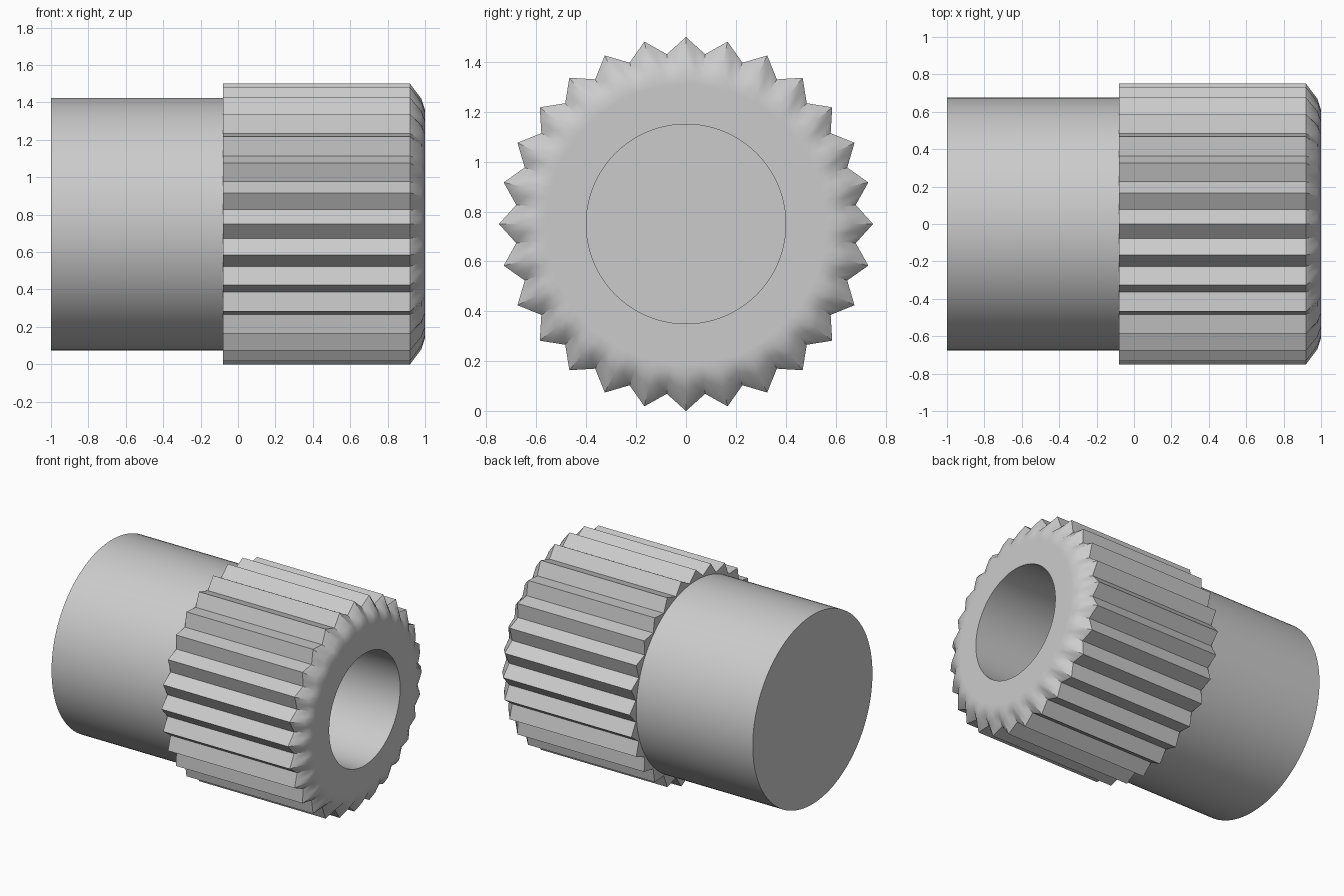
import bpy
import bmesh
from math import cos, sin, pi, radians
from mathutils import Vector

TEETH = 28
STEPS = 4                 # points per tooth: tip, flank, valley, flank
CENTRE_Z = 0.75

cube = bpy.data.objects.get("Cube")
if cube:
    bpy.data.objects.remove(cube)

steel = bpy.data.materials.new("grey steel")
steel.use_nodes = True
grey = (0.6, 0.6, 0.6, 1)
steel.diffuse_color = grey
steel.node_tree.nodes["Principled BSDF"].inputs["Base Color"].default_value = grey


def ring_points(x, tip, valley):
    """Circle when tip equals valley, otherwise a star of straight flanks."""
    def polar(r, i):
        a = 2 * pi * i / (TEETH * STEPS)
        return Vector((x, r * sin(a), CENTRE_Z + r * cos(a)))

    points = []
    for i in range(TEETH * STEPS):
        if tip == valley:
            points.append(polar(tip, i))
        elif i % 2 == 0:
            points.append(polar(tip if i % STEPS == 0 else valley, i))
        else:
            ends = [polar(tip if j % STEPS == 0 else valley, j) for j in (i - 1, i + 1)]
            points.append((ends[0] + ends[1]) / 2)
    return points


def loft(name, rings):
    """Bridge successive rings along x and cap both ends."""
    bm = bmesh.new()
    loops = [[bm.verts.new(p) for p in ring_points(*r)] for r in rings]
    for a, b in zip(loops, loops[1:]):
        for i in range(len(a)):
            j = (i + 1) % len(a)
            bm.faces.new((a[i], a[j], b[j], b[i]))
    bm.faces.new(loops[0])
    bm.faces.new(loops[-1])
    bmesh.ops.recalc_face_normals(bm, faces=bm.faces)
    mesh = bpy.data.meshes.new(name)
    bm.to_mesh(mesh)
    bm.free()
    mesh.materials.append(steel)
    obj = bpy.data.objects.new(name, mesh)
    bpy.context.collection.objects.link(obj)
    bpy.ops.object.select_all(action='DESELECT')
    obj.select_set(True)
    bpy.context.view_layer.objects.active = obj
    bpy.ops.object.shade_smooth_by_angle(angle=radians(30))
    return obj


# Plain round shaft with a closed end
loft("shaft", [(-1, 0.675, 0.675), (-0.07, 0.675, 0.675)])

# Toothed sleeve: back face, teeth, rounded nose, end face, blind bore
loft("toothed_sleeve", [
    (-0.08, 0.5, 0.5),
    (-0.08, 0.75, 0.685),
    (0.92, 0.75, 0.685),
    (0.98, 0.67, 0.63),
    (1, 0.61, 0.585),
    (1, 0.56, 0.56),
    (1, 0.4, 0.4),
    (-0.06, 0.4, 0.4),
])
